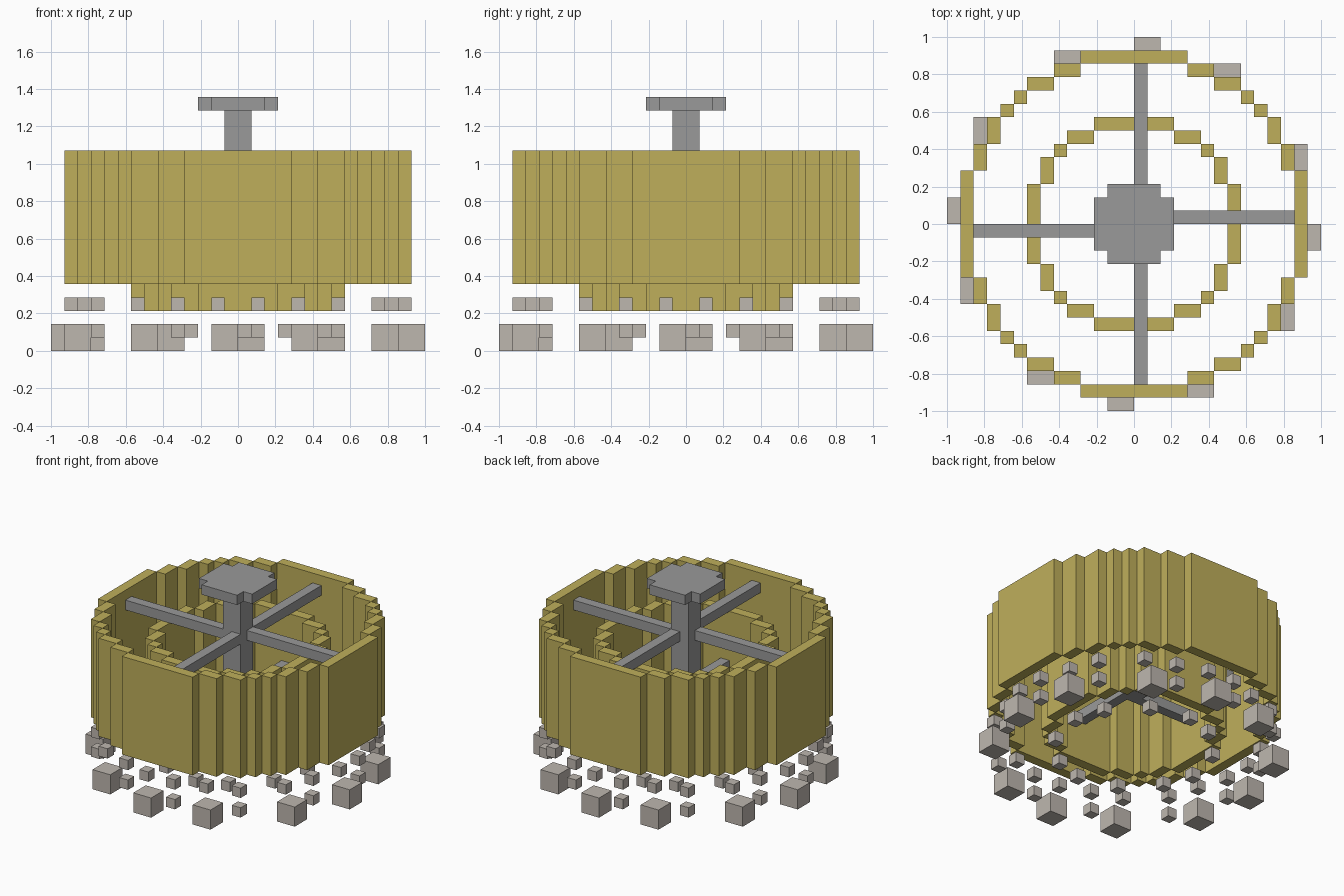
import bpy, bmesh

if "Cube" in bpy.data.objects:
    bpy.data.objects.remove(bpy.data.objects["Cube"])

U = 1 / 14  # block size


def material(name, rgb):
    m = bpy.data.materials.new(name)
    m.diffuse_color = (*rgb, 1)
    m.use_nodes = True
    m.node_tree.nodes["Principled BSDF"].inputs["Base Color"].default_value = m.diffuse_color
    return m


GOLD = material("dull_gold", (0.52, 0.43, 0.105))
IRON = material("iron_grey", (0.32, 0.32, 0.32))
STONE = material("warm_stone", (0.515, 0.474, 0.43))


def blocks(name, boxes, mat):
    """One object made of boxes (x0, x1, y0, y1, z0, z1) in block units."""
    bm = bmesh.new()
    for x0, x1, y0, y1, z0, z1 in boxes:
        new = bmesh.ops.create_cube(bm, size=1)["verts"]
        for v in new:
            v.co.x = (x1 if v.co.x > 0 else x0) * U
            v.co.y = (y1 if v.co.y > 0 else y0) * U
            v.co.z = (z1 if v.co.z > 0 else z0) * U
    mesh = bpy.data.meshes.new(name)
    bm.to_mesh(mesh)
    bm.free()
    mesh.materials.append(mat)
    ob = bpy.data.objects.new(name, mesh)
    bpy.context.collection.objects.link(ob)
    return ob


def quarter_turns(rects):
    """Repeat footprints (x0, x1, y0, y1) four times around the centre."""
    out = []
    for x0, x1, y0, y1 in rects:
        for _ in range(4):
            out.append((x0, x1, y0, y1))
            x0, x1, y0, y1 = -y1, -y0, x0, x1
    return out


def raised(rects, z0, z1):
    return [(*r, z0, z1) for r in rects]


def cells(centres):
    return [(x, x + 1, y, y + 1) for x, y in centres]


# Stepped circular walls: flat sides plus the steps between them
outer = quarter_turns([(-4, 4, 12, 13), (4, 6, 11, 12), (6, 8, 10, 11), (8, 9, 9, 10),
                       (9, 10, 8, 9), (10, 11, 6, 8), (11, 12, 4, 6)])
blocks("outer_wall", raised(outer, 5, 15), GOLD)
inner = quarter_turns([(-3, 3, 7, 8), (3, 5, 6, 7), (5, 6, 5, 6), (6, 7, 3, 5)])
blocks("inner_wall", raised(inner, 3, 13), GOLD)

# Central post and cap
blocks("centre_post", [(-1, 1, -1, 1, 7, 18)], IRON)
blocks("cap", [(-2, 2, -3, 3, 18, 19), (-3, -2, -2, 2, 18, 19), (2, 3, -2, 2, 18, 19)], IRON)


# Spokes: long ones to the outer wall, short ones to the inner wall
def spokes(name, reach, z):
    arms = [(1, reach, 0, 1), (-reach, -1, -1, 0), (0, 1, 1, reach), (0, 1, -reach, -1)]
    blocks(name, raised(arms, z, z + 1), IRON)


spokes("upper_spokes", 12, 13)
spokes("lower_spokes", 7, 7)

# Large hanging weights
weights = quarter_turns([(0, 2, 12, 14), (6, 8, 10, 12), (-6, -4, 11, 13)])
blocks("large_weights", raised(weights, 0, 2), STONE)

# Small beads below the outer wall, in an upper row and a sparser lower row
upper = quarter_turns(cells([(1, 12), (-2, 12), (4, 11), (-5, 11), (7, 10), (-8, 10)]))
blocks("upper_beads", raised(upper, 3, 4), STONE)
lower = quarter_turns(cells([(1, -13), (7, -11), (11, -5)]))
blocks("lower_beads", raised(lower, 1, 2), STONE)

# Small beads below the inner wall
beads = quarter_turns(cells([(0, -8), (3, -7), (-4, -7)]))
blocks("inner_beads", raised(beads, 1, 2), STONE)
